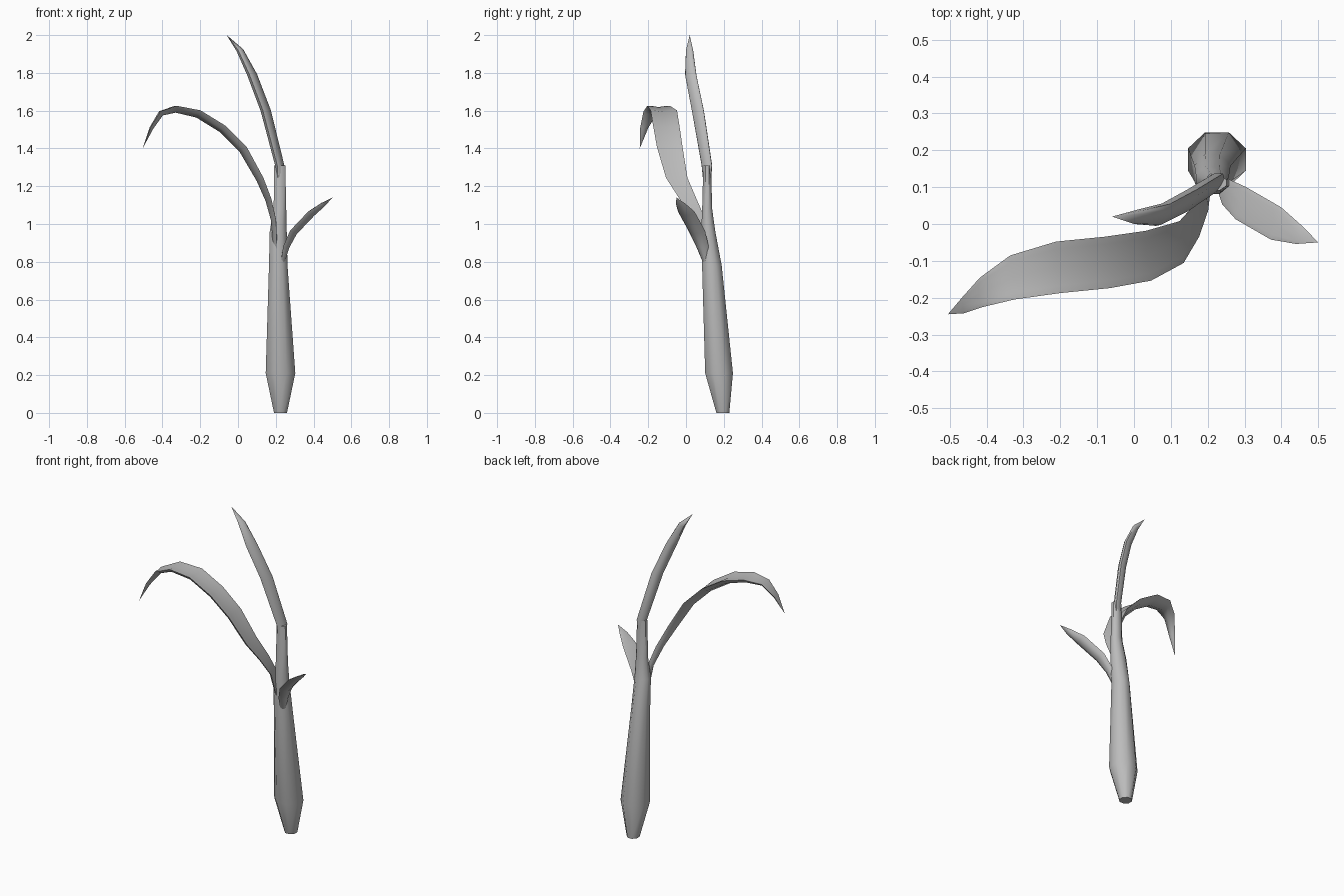
import bpy
import bmesh
from math import cos, sin, tau
from mathutils import Vector

cube = bpy.data.objects.get("Cube")
if cube:
    bpy.data.objects.remove(cube, do_unlink=True)

SIDES = 8

grey = bpy.data.materials.new("plain grey")
grey.use_nodes = True
colour = (0.5, 0.5, 0.5, 1.0)
grey.diffuse_color = colour
grey.node_tree.nodes["Principled BSDF"].inputs["Base Color"].default_value = colour


def loft(name, rings):
    """Skin a list of equal rings of points and close both ends."""
    bm = bmesh.new()
    loops = [[bm.verts.new(point) for point in ring] for ring in rings]
    for low, high in zip(loops, loops[1:]):
        for i in range(SIDES):
            j = (i + 1) % SIDES
            bm.faces.new((low[i], low[j], high[j], high[i]))
    bm.faces.new(list(reversed(loops[0])))
    bm.faces.new(loops[-1])
    bmesh.ops.remove_doubles(bm, verts=bm.verts, dist=0.0005)
    bmesh.ops.recalc_face_normals(bm, faces=bm.faces)
    mesh = bpy.data.meshes.new(name)
    bm.to_mesh(mesh)
    bm.free()
    mesh.materials.append(grey)
    part = bpy.data.objects.new(name, mesh)
    bpy.context.collection.objects.link(part)
    bpy.ops.object.select_all(action="DESELECT")
    part.select_set(True)
    bpy.context.view_layer.objects.active = part
    bpy.ops.object.shade_smooth_by_angle(angle=0.9)
    return part


def flat_ring(x, y, z, radius_x, radius_y):
    """Level oval ring for the stalk."""
    angles = [tau * (i + 0.5) / SIDES for i in range(SIDES)]
    return [Vector((x + radius_x * cos(a) * 1.06, y + radius_y * sin(a) * 1.06, z))
            for a in angles]


def leaf(name, side, stations, thickness, droop):
    """Blade along stations of (x, y, z, half width), its edges bent back by droop."""
    side = Vector(side).normalized()
    centres = [Vector(s[:3]) for s in stations]
    widest = max(s[3] for s in stations)
    rings = []
    for k, centre in enumerate(centres):
        before = centres[max(k - 1, 0)]
        after = centres[min(k + 1, len(centres) - 1)]
        normal = (after - before).cross(side).normalized()
        half = stations[k][3]
        scale = half / widest
        ring = []
        for i in range(SIDES):
            a = tau * i / SIDES
            lift = thickness * sin(a) * scale ** 0.5 - droop * scale * (cos(a) ** 2 - 0.5)
            ring.append(centre + side * half * cos(a) + normal * lift)
        rings.append(ring)
    return loft(name, rings)


# Stalk with a swollen foot, narrowing into the neck
loft("stalk", [flat_ring(*r) for r in (
    (0.225, 0.195, 0, 0.035, 0.035),
    (0.225, 0.175, 0.21, 0.08, 0.075),
    (0.213, 0.137, 0.78, 0.05, 0.053),
    (0.213, 0.118, 0.96, 0.046, 0.038),
    (0.222, 0.112, 1.08, 0.034, 0.027),
    (0.221, 0.112, 1.31, 0.03, 0.021),
)])

# Tall upright leaf
leaf("tall_leaf", (0.5, 0.8, 0), (
    (0.222, 0.112, 1.2, 0.02),
    (0.221, 0.112, 1.31, 0.032),
    (0.147, 0.065, 1.6, 0.037),
    (0.075, 0.027, 1.79, 0.035),
    (0.01, 0.02, 1.92, 0.022),
    (-0.06, 0.02, 2, 0),
), 0.022, 0.01)

# Long leaf arching over to the right
leaf("arching_leaf", (0.1, -1, 0), (
    (0.2, 0.11, 0.86, 0.025),
    (0.192, 0.07, 1.02, 0.034),
    (0.165, 0.01, 1.13, 0.045),
    (0.12, -0.05, 1.24, 0.057),
    (0.03, -0.087, 1.4, 0.068),
    (-0.08, -0.105, 1.51, 0.07),
    (-0.21, -0.118, 1.59, 0.07),
    (-0.33, -0.145, 1.615, 0.06),
    (-0.41, -0.185, 1.59, 0.04),
    (-0.46, -0.22, 1.51, 0.022),
    (-0.505, -0.245, 1.4, 0),
), 0.016, -0.025)

# Short leaf on the left
leaf("short_leaf", (0.3, 0.95, 0), (
    (0.232, 0.11, 0.78, 0.015),
    (0.255, 0.085, 0.88, 0.035),
    (0.295, 0.055, 0.96, 0.046),
    (0.39, 0, 1.06, 0.046),
    (0.45, -0.03, 1.105, 0.026),
    (0.5, -0.05, 1.14, 0),
), 0.014, -0.015)
